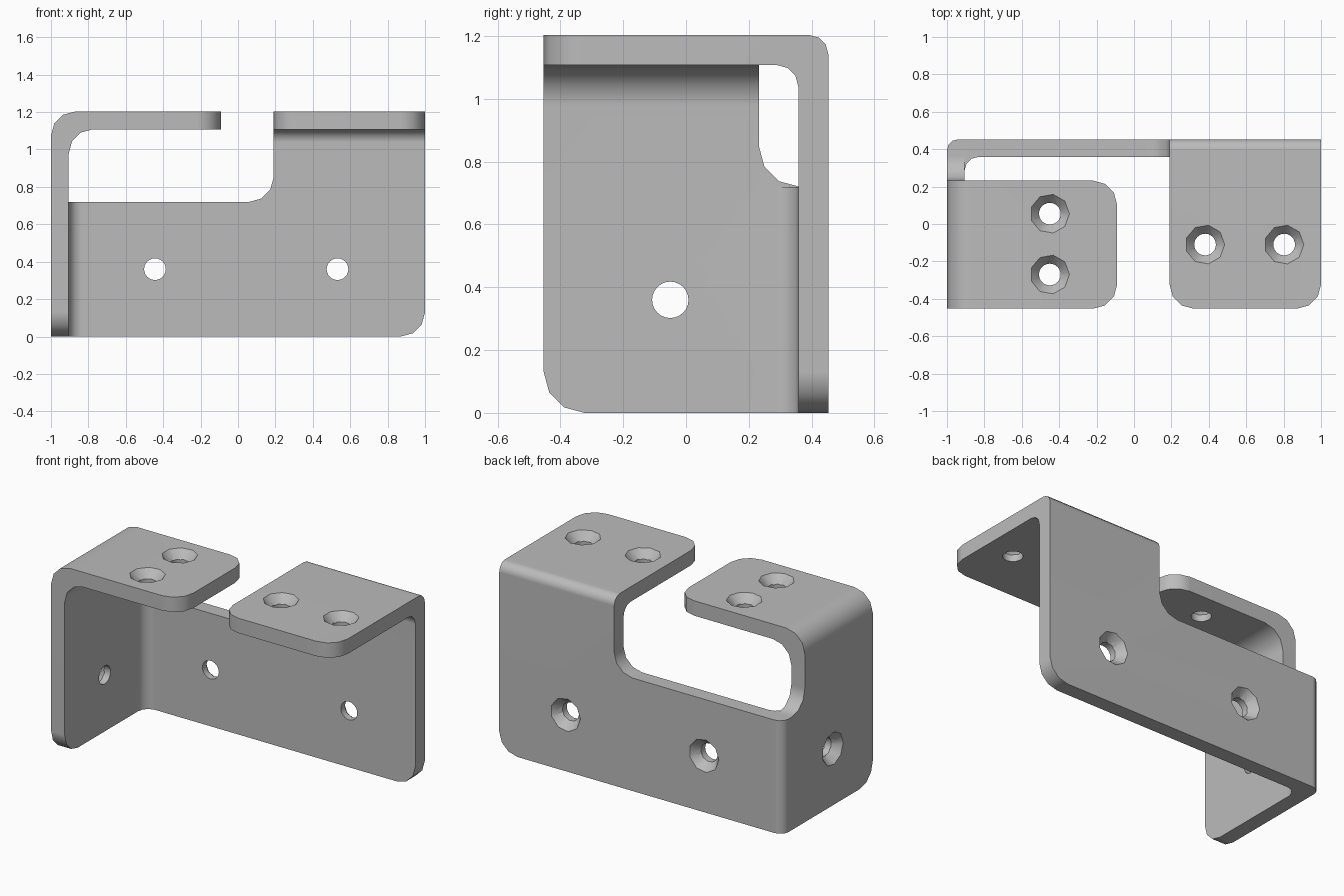
import bpy, bmesh
from math import cos, sin, pi, radians
from mathutils import Vector, Matrix

cube = bpy.data.objects.get("Cube")
if cube:
    bpy.data.objects.remove(cube, do_unlink=True)

# Main dimensions
X, Y, H, T, R = 1.0, 0.453, 1.203, 0.095, 0.13
BASE = 0.72                  # height of the low back wall
INX, INY = -X + T, Y - T     # inner faces of side and back walls
STEP = 0.19                  # inner edge of the tall part
TAB_X, TAB_Y = -0.09, 0.232  # free edges of the side tab


def rounded(points, segments=3):
    """Outline from (u, v) or (u, v, radius) right-angle corners."""
    out = []
    for i, p in enumerate(points):
        c = Vector(p[:2])
        if len(p) == 2:
            out.append(c)
            continue
        a = (Vector(points[i - 1][:2]) - c).normalized()
        b = (Vector(points[(i + 1) % len(points)][:2]) - c).normalized()
        centre = c + (a + b) * p[2]
        for k in range(segments + 1):
            t = k / segments * pi / 2
            out.append(centre - (b * cos(t) + a * sin(t)) * p[2])
    return out


def make_object(name, bm):
    bmesh.ops.recalc_face_normals(bm, faces=bm.faces)
    mesh = bpy.data.meshes.new(name)
    bm.to_mesh(mesh)
    bm.free()
    obj = bpy.data.objects.new(name, mesh)
    bpy.context.collection.objects.link(obj)
    return obj


def prism(name, axis, points, lo, hi):
    """Extrude an outline along the given axis."""
    def place(p, w):
        return {"x": (w, p.x, p.y), "y": (p.x, w, p.y), "z": (p.x, p.y, w)}[axis]
    bm = bmesh.new()
    face = bm.faces.new([bm.verts.new(place(p, lo)) for p in rounded(points)])
    side = bmesh.ops.extrude_face_region(bm, geom=[face])["geom"]
    shift = Vector(place(Vector((0, 0)), hi - lo))
    bmesh.ops.translate(bm, vec=shift, verts=[g for g in side if isinstance(g, bmesh.types.BMVert)])
    return make_object(name, bm)


def combine(obj, other, operation):
    mod = obj.modifiers.new("combine", "BOOLEAN")
    mod.operation, mod.solver, mod.object = operation, "EXACT", other
    bpy.context.view_layer.objects.active = obj
    bpy.ops.object.modifier_apply(modifier=mod.name)
    bpy.data.objects.remove(other, do_unlink=True)


def countersink(centre, direction):
    """Through hole with a nine-sided conical seat on the outer face."""
    turn = Vector(direction).to_track_quat("Z", "Y").to_matrix().to_4x4()
    if direction[2]:
        turn = Matrix.Identity(4)
    matrix = Matrix.Translation(centre) @ turn
    bm = bmesh.new()
    bmesh.ops.create_cone(bm, cap_ends=True, segments=24, radius1=0.058, radius2=0.058,
                          depth=0.5, matrix=matrix)
    hole = make_object("hole_cutter", bm)
    bm = bmesh.new()
    low, high = -0.055, 0.02
    mid = Matrix.Translation((0, 0, (low + high) / 2))
    bmesh.ops.create_cone(bm, cap_ends=True, segments=9, radius1=0.058, radius2=0.122,
                          depth=high - low, matrix=matrix @ mid)
    # Start the nine-sided seat with a corner on the local x axis
    first = max(bm.verts, key=lambda v: (matrix.inverted() @ v.co).x)
    local = matrix.inverted() @ first.co
    angle = Vector((1, 0)).angle_signed(Vector((local.x, local.y)))
    bmesh.ops.transform(bm, matrix=matrix @ Matrix.Rotation(angle, 4, "Z") @ matrix.inverted(),
                        verts=bm.verts)
    return hole, make_object("seat_cutter", bm)


# Side wall with its folded tab
bracket = prism("mounting_bracket", "y", [
    (-X, -0.2), (INX, -0.2), (INX, H - T, R), (0.2, H - T), (0.2, H), (-X, H, R)], -1, 1)
combine(bracket, prism("wall_trim", "x", [
    (-Y, 0, R), (INY, 0), (INY, BASE), (TAB_Y, BASE, R), (TAB_Y, 1.5), (-Y, 1.5)], -2, 2), "INTERSECT")
combine(bracket, prism("tab_trim", "z", [
    (-1.2, -Y), (TAB_X, -Y, R), (TAB_X, TAB_Y, R), (-0.7, TAB_Y), (-0.7, 0.4), (-1.2, 0.4)],
    -1, 2), "INTERSECT")

# Back wall with the vertical bend and stepped top
back = prism("back_wall", "z", [
    (-X, 0.2), (INX, 0.2), (INX, INY, 0.07), (1.2, INY), (1.2, Y), (-X, Y, 0.06)], -0.5, 1.5)
combine(back, prism("back_trim", "y", [
    (-1.2, 0), (X, 0, R), (X, 0.95), (STEP, 0.95), (STEP, BASE, R), (-1.2, BASE)], -1, 1), "INTERSECT")

# Tall part with its folded tab
tall = prism("tall_tab", "x", [
    (INY, 0.95), (Y, 0.95), (Y, H, 0.06), (-0.8, H), (-0.8, H - T), (INY, H - T, 0.07)], STEP, X)
combine(tall, prism("tall_trim", "z", [
    (STEP, -Y, R), (X, -Y, R), (X, 1), (STEP, 1)], 0.5, 1.5), "INTERSECT")

combine(back, tall, "UNION")
combine(bracket, back, "UNION")

# Screw holes
screws = [((x, y, H), (0, 0, 1)) for x, y in
          ((-0.45, 0.055), (-0.45, -0.27), (0.38, -0.11), (0.803, -0.11))]
screws += [((x, Y, 0.36), (0, 1, 0)) for x in (-0.444, 0.532)]
screws.append(((-X, -0.05, 0.36), (-1, 0, 0)))
for centre, direction in screws:
    for cutter in countersink(Vector(centre), direction):
        combine(bracket, cutter, "DIFFERENCE")

# Clean up coplanar seams
bm = bmesh.new()
bm.from_mesh(bracket.data)
bmesh.ops.remove_doubles(bm, verts=bm.verts, dist=0.0005)
bmesh.ops.dissolve_limit(bm, angle_limit=radians(1), verts=bm.verts, edges=bm.edges)
bm.to_mesh(bracket.data)
bm.free()

# Plain grey metal
steel = bpy.data.materials.new("grey_metal")
steel.use_nodes = True
colour = (0.5, 0.5, 0.5, 1)
steel.diffuse_color = colour
steel.node_tree.nodes["Principled BSDF"].inputs["Base Color"].default_value = colour
bracket.data.materials.clear()
bracket.data.materials.append(steel)
for poly in bracket.data.polygons:
    poly.material_index = 0

bpy.ops.object.select_all(action="DESELECT")
bracket.select_set(True)
bpy.context.view_layer.objects.active = bracket
bpy.ops.object.shade_smooth_by_angle(angle=radians(35))
weighted = bracket.modifiers.new("even_shading", "WEIGHTED_NORMAL")
weighted.keep_sharp = True
